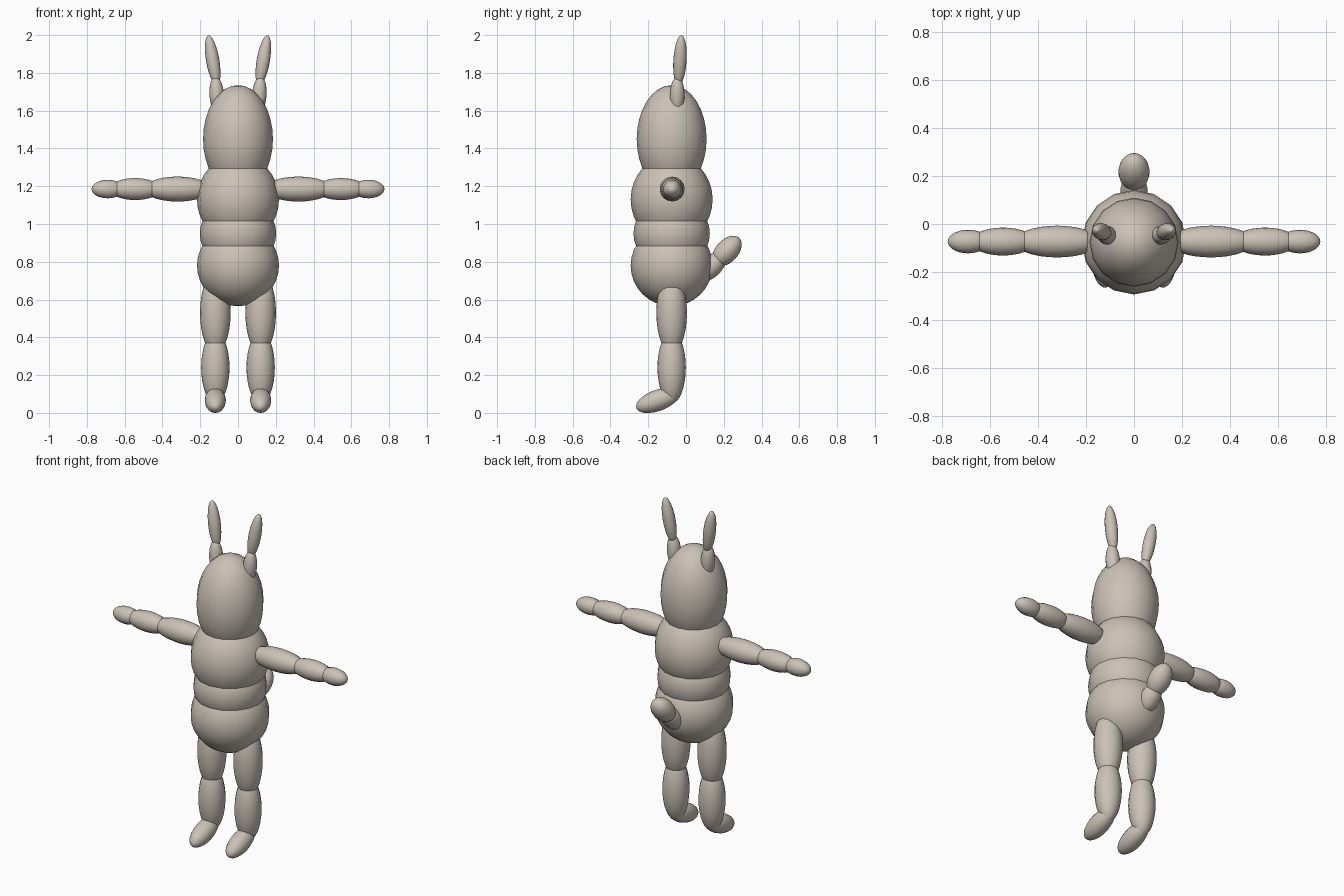
import bpy, bmesh, math
from mathutils import Matrix, Vector

if "Cube" in bpy.data.objects:
    bpy.data.objects.remove(bpy.data.objects["Cube"])

Y0 = -0.076  # body axis, set forward so the tail balances the depth
fur = bpy.data.materials.new("warm_grey")
fur.diffuse_color = (0.60, 0.54, 0.47, 1)
fur.use_nodes = True
fur.node_tree.nodes["Principled BSDF"].inputs["Base Color"].default_value = fur.diffuse_color


def ellipsoid(name, centre, radii, axis=(0, 0, 1)):
    """Smooth ellipsoid whose third radius points along the given axis."""
    bm = bmesh.new()
    bmesh.ops.create_uvsphere(bm, u_segments=16, v_segments=16, radius=1)
    turn = Vector((0, 0, 1)).rotation_difference(Vector(axis)).to_matrix().to_4x4()
    bm.transform(Matrix.Translation(centre) @ turn @ Matrix.Diagonal((*radii, 1)))
    for f in bm.faces:
        f.smooth = True
    mesh = bpy.data.meshes.new(name)
    bm.to_mesh(mesh)
    bm.free()
    mesh.materials.append(fur)
    ob = bpy.data.objects.new(name, mesh)
    bpy.context.collection.objects.link(ob)


def pair(name, centre, radii, axis=(0, 0, 1)):
    """Left and right copies of one part."""
    for side, s in (("left", 1), ("right", -1)):
        ellipsoid(f"{name}_{side}", (centre[0] * s, *centre[1:]), radii,
                  (axis[0] * s, *axis[1:]))


# Head and torso
ellipsoid("head", (0, Y0, 1.45), (0.185, 0.185, 0.285))
ellipsoid("chest", (0, Y0, 1.13), (0.217, 0.217, 0.235))
ellipsoid("waist", (0, Y0, 0.95), (0.202, 0.202, 0.19))
ellipsoid("hips", (0, Y0, 0.78), (0.217, 0.217, 0.215))

# Arms held straight out
pair("upper_arm", (0.32, -0.073, 1.185), (0.066, 0.066, 0.178), (1, 0, 0))
pair("forearm", (0.545, -0.073, 1.185), (0.058, 0.058, 0.135), (1, 0, 0))
pair("hand", (0.69, -0.073, 1.185), (0.049, 0.049, 0.085), (1, 0, 0))

# Legs and feet
pair("thigh", (0.12, Y0, 0.53), (0.081, 0.081, 0.215))
pair("shin", (0.12, Y0, 0.24), (0.075, 0.075, 0.19))
tilt = math.radians(20)
pair("foot", (0.12, -0.15, 0.066), (0.056, 0.056, 0.12),
     (0, math.cos(tilt), math.sin(tilt)))

# Ears in two segments
pair("ear_base", (0.112, -0.047, 1.68), (0.039, 0.039, 0.10), (0.08, 0.02, 1))
pair("ear_tip", (0.134, -0.032, 1.866), (0.035, 0.035, 0.135), (0.17, 0.06, 1))

# Tail in two segments
ellipsoid("tail_base", (0, 0.135, 0.775), (0.057, 0.055, 0.095), (0, 0.7, 0.7))
ellipsoid("tail_tip", (0, 0.217, 0.857), (0.065, 0.06, 0.095), (0, 0.68, 0.73))
